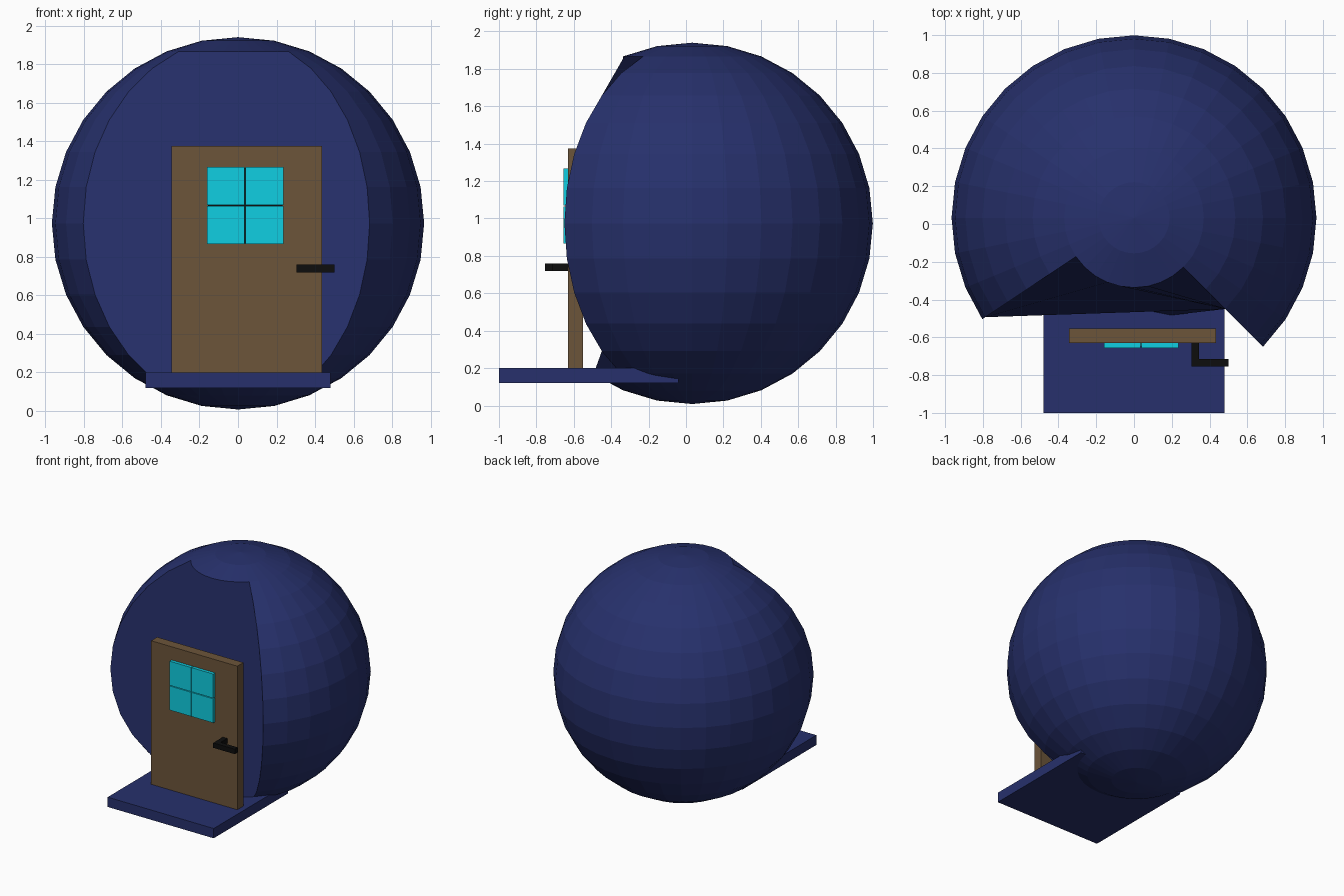
import bpy, bmesh, math
from mathutils import Vector

if "Cube" in bpy.data.objects:
    bpy.data.objects.remove(bpy.data.objects["Cube"])


def material(name, rgb):
    m = bpy.data.materials.new(name)
    m.diffuse_color = (*rgb, 1)
    m.use_nodes = True
    m.node_tree.nodes["Principled BSDF"].inputs["Base Color"].default_value = m.diffuse_color
    return m


NAVY = material("navy", (0.02, 0.03, 0.15))
WOOD = material("wood", (0.15, 0.09, 0.042))
GLASS = material("glass", (0.005, 0.62, 0.76))
BLACK = material("black", (0.004, 0.004, 0.004))


def finish(name, bm, mat):
    me = bpy.data.meshes.new(name)
    bm.to_mesh(me)
    bm.free()
    me.materials.append(mat)
    ob = bpy.data.objects.new(name, me)
    bpy.context.collection.objects.link(ob)
    return ob


def box(name, x, y, z, mat):
    bm = bmesh.new()
    bmesh.ops.create_cube(bm, size=1)
    for v in bm.verts:
        v.co = Vector([(a + b) / 2 + c * (b - a) for (a, b), c in zip((x, y, z), v.co)])
    return finish(name, bm, mat)


# Round body: sphere whose front patch is replaced by one flat-ish panel
R, CENTRE = 0.966, Vector((0, 0.033, 0.974))
STEP = math.pi / 16
bm = bmesh.new()
bmesh.ops.create_uvsphere(bm, u_segments=32, v_segments=16, radius=R)
patch = []
for f in bm.faces:
    c = f.calc_center_median()
    around = math.atan2(c.x, -c.y) / STEP
    down = math.acos(c.z / c.length) / STEP
    if -5 < around < 4 and 2 < down < 13:
        patch.append(f)
bmesh.ops.delete(bm, geom=patch, context='FACES')
rim = [e for e in bm.edges if e.is_boundary]
bmesh.ops.contextual_create(bm, geom=rim)
bmesh.ops.recalc_face_normals(bm, faces=bm.faces)
bmesh.ops.translate(bm, verts=bm.verts, vec=CENTRE)
finish("round_body", bm, NAVY)

# Doorstep
box("doorstep", (-0.48, 0.48), (-1.0, -0.04), (0.12, 0.2), NAVY)

# Door
box("door", (-0.345, 0.435), (-0.63, -0.552), (0.2, 1.375), WOOD)

# Window: dark backing behind four panes
box("window_bars", (-0.155, 0.23), (-0.645, -0.625), (0.87, 1.26), BLACK)
for i in range(2):
    for j in range(2):
        x0, z0 = -0.16 + i * 0.2, 0.867 + j * 0.203
        box(f"window_pane_{i}{j}", (x0, x0 + 0.195), (-0.656, -0.63),
            (z0, z0 + 0.197), GLASS)

# L-shaped handle
box("handle_stem", (0.304, 0.344), (-0.72, -0.625), (0.72, 0.76), BLACK)
box("handle_lever", (0.304, 0.5), (-0.755, -0.715), (0.72, 0.76), BLACK)
